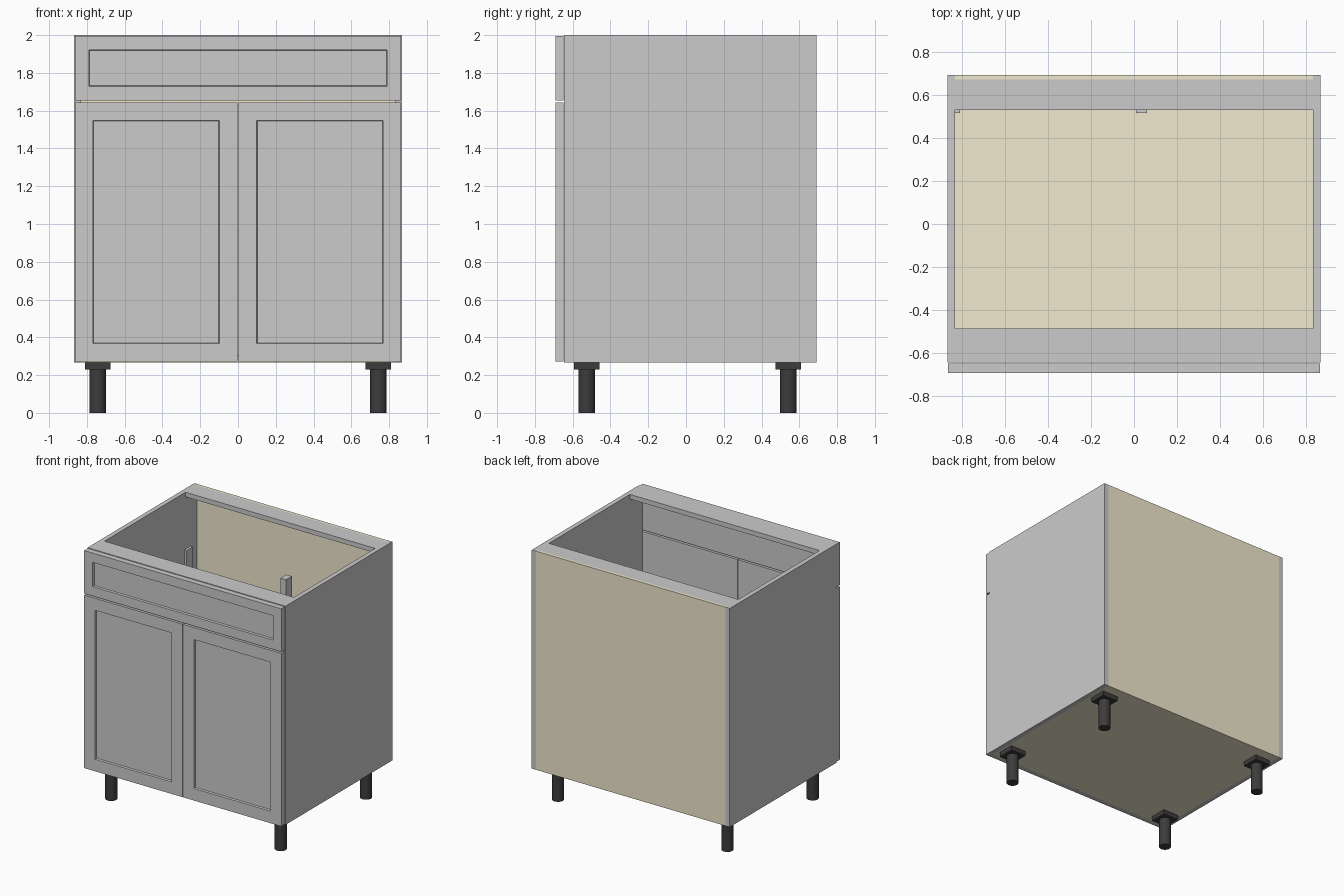
import bpy, bmesh

if "Cube" in bpy.data.objects:
    bpy.data.objects.remove(bpy.data.objects["Cube"])


def material(name, rgb):
    m = bpy.data.materials.new(name)
    m.diffuse_color = (*rgb, 1)
    m.use_nodes = True
    m.node_tree.nodes["Principled BSDF"].inputs["Base Color"].default_value = m.diffuse_color
    return m


WOOD = material("plywood", (0.88, 0.81, 0.62))
BLACK = material("black_plastic", (0.045, 0.045, 0.047))


def finish(bm, name, mat=None):
    mesh = bpy.data.meshes.new(name)
    bm.to_mesh(mesh)
    bm.free()
    ob = bpy.data.objects.new(name, mesh)
    bpy.context.collection.objects.link(ob)
    if mat:
        mesh.materials.append(mat)
    return ob


def box_bm(x, y, z):
    bm = bmesh.new()
    bmesh.ops.create_cube(bm, size=1)
    for v in bm.verts:
        v.co = [r[0] if c < 0 else r[1] for c, r in zip(v.co, (x, y, z))]
    bm.normal_update()
    return bm


def box(name, x, y, z, mat=None):
    return finish(box_bm(x, y, z), name, mat)


def shaker_front(name, x, z, frame):
    """Slab with a recessed centre panel on its front face."""
    bm = box_bm(x, (-0.692, -0.648), z)
    face = min(bm.faces, key=lambda f: f.calc_center_median().y)
    bmesh.ops.inset_individual(bm, faces=[face], thickness=frame)
    bmesh.ops.inset_individual(bm, faces=[face], thickness=0.005, depth=-0.015)
    return finish(bm, name)


BOTTOM, TOP, T = 0.267, 2.0, 0.037
FRONT, BACK, HALF = -0.645, 0.692, 0.868
INNER = HALF - T

# Carcass
for side, s in (("left", -1), ("right", 1)):
    box(side + "_side_panel", sorted((s * INNER, s * HALF)), (FRONT, BACK), (BOTTOM, TOP))
span = (-INNER, INNER)
box("bottom_panel", span, (FRONT, BACK - 0.02), (BOTTOM, BOTTOM + T), WOOD)
box("back_panel", span, (BACK - 0.02, BACK), (BOTTOM, TOP), WOOD)
box("front_stretcher", span, (FRONT, -0.485), (TOP - T, TOP))
box("rear_stretcher", span, (0.53, BACK - 0.02), (TOP - T, TOP))

# Drawer front and doors
shaker_front("drawer_front", (-0.864, 0.864), (1.655, 1.996), 0.105)
shaker_front("left_door", (-0.864, -0.003), (0.272, 1.643), 0.135)
shaker_front("right_door", (0.003, 0.864), (0.272, 1.643), 0.135)

# Upright brackets near the back
for name, x in (("left_bracket", -0.86), ("middle_bracket", 0.01)):
    box(name, (x, x + 0.05), (0.515, 0.59), (1.25, 1.55))

# Legs with square mounting plates
for xn, x in (("left", -0.743), ("right", 0.743)):
    for yn, y in (("front", -0.525), ("rear", 0.542)):
        box(f"{yn}_{xn}_leg_plate", (x - 0.068, x + 0.068), (y - 0.068, y + 0.068),
            (0.23, BOTTOM), BLACK)
        bpy.ops.mesh.primitive_cylinder_add(vertices=32, radius=0.044, depth=0.23,
                                            location=(x, y, 0.115))
        leg = bpy.context.object
        leg.name = f"{yn}_{xn}_leg"
        leg.data.materials.append(BLACK)
        bpy.ops.object.shade_smooth_by_angle()
